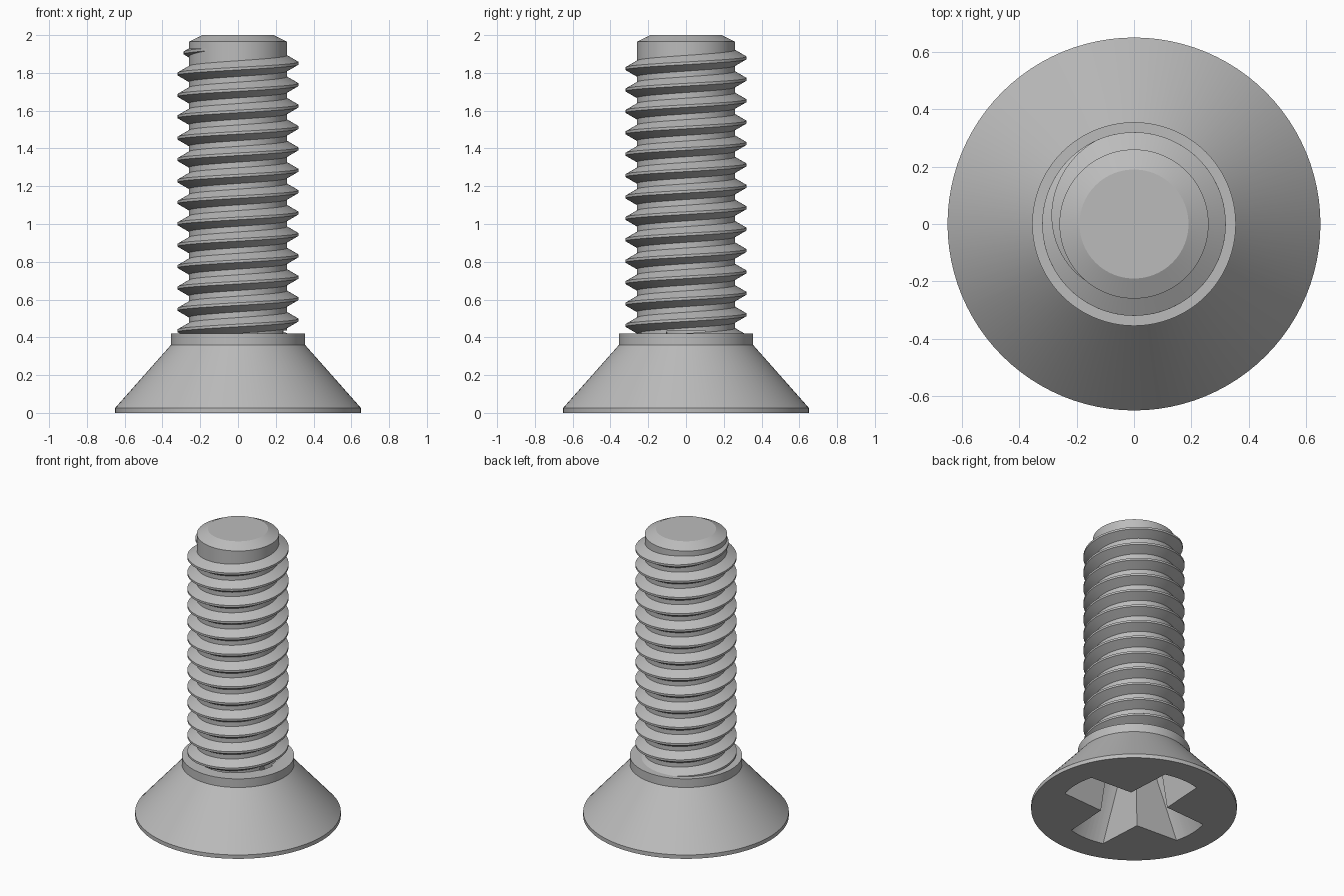
import bpy, bmesh, math
from mathutils import Vector

if "Cube" in bpy.data.objects:
    bpy.data.objects.remove(bpy.data.objects["Cube"])

SEGS = 96
PITCH = 0.1133
CORE, MAJOR = 0.26, 0.32

steel = bpy.data.materials.new("grey_steel")
steel.use_nodes = True
colour = (0.5, 0.5, 0.5, 1)
steel.diffuse_color = colour
steel.node_tree.nodes["Principled BSDF"].inputs["Base Color"].default_value = colour


def make_object(name, bm):
    bmesh.ops.recalc_face_normals(bm, faces=bm.faces[:])
    mesh = bpy.data.meshes.new(name)
    bm.to_mesh(mesh)
    bm.free()
    mesh.materials.append(steel)
    obj = bpy.data.objects.new(name, mesh)
    bpy.context.collection.objects.link(obj)
    return obj


def lathe(name, profile):
    """Closed solid turned around z from (radius, height) pairs."""
    bm = bmesh.new()
    verts = [bm.verts.new((r, 0, z)) for r, z in profile]
    edges = [bm.edges.new(pair) for pair in zip(verts, verts[1:])]
    bmesh.ops.spin(bm, geom=verts + edges, cent=(0, 0, 0), axis=(0, 0, 1),
                   angle=math.tau, steps=SEGS)
    bmesh.ops.remove_doubles(bm, verts=bm.verts[:], dist=1e-5)
    return make_object(name, bm)


def boolean(target, cutter, operation):
    """Apply a boolean and discard the cutter."""
    mod = target.modifiers.new("cut", 'BOOLEAN')
    mod.object, mod.operation, mod.solver = cutter, operation, 'EXACT'
    graph = bpy.context.evaluated_depsgraph_get()
    result = bpy.data.meshes.new_from_object(target.evaluated_get(graph))
    target.modifiers.clear()
    target.data = result
    bpy.data.objects.remove(cutter)


# Head, collar and chamfered shank
body = lathe("screw_body", [(0, 0), (0.65, 0), (0.65, 0.027), (0.355, 0.36),
                            (0.355, 0.42), (CORE, 0.42), (CORE, 1.965),
                            (0.19, 2), (0, 2)])


# Cross recess: a tapered cone limited to four drafted wings
def cross_ring(bm, z, inset):
    ring = []
    inner, tip = 0.148 - inset, 0.116 - inset
    for k in range(4):
        c, s = round(math.cos(k * math.pi / 2)), round(math.sin(k * math.pi / 2))
        for x, y in ((0.7, -tip), (0.7, tip), (inner, inner)):
            ring.append(bm.verts.new((c * x - s * y, s * x + c * y, z)))
    return ring


bm = bmesh.new()
low, high = cross_ring(bm, -0.1, -0.01), cross_ring(bm, 0.65, 0.06)
bm.faces.new(low)
bm.faces.new(high)
for i in range(len(low)):
    j = (i + 1) % len(low)
    bm.faces.new((low[i], low[j], high[j], high[i]))
wings = make_object("recess_wings", bm)
recess = lathe("recess_cone", [(0, -0.05), (0.503, -0.05), (0.25, 0.457), (0, 0.57)])
wings.hide_render = recess.hide_render = True
boolean(recess, wings, 'INTERSECT')
boolean(body, recess, 'DIFFERENCE')

# Helical thread that fades out near the tip
bm = bmesh.new()
start, fade, end = -13 * math.tau, math.radians(115), math.radians(230)
steps = round((end - start) / math.tau * SEGS)
rings = []
for i in range(steps + 1):
    a = start + (end - start) * i / steps
    z = 1.851 + PITCH * a / math.tau
    t = max(0, (a - fade) / (end - fade))
    crest = MAJOR + (CORE - MAJOR) * t
    root = CORE - 0.003
    half = 0.007 + (crest - root) * math.tan(math.radians(30))
    section = ((root, -half), (crest, -0.007), (crest, 0.007), (root, half))
    rings.append([bm.verts.new((r * math.cos(a), r * math.sin(a), z + h))
                  for r, h in section])
for a, b in zip(rings, rings[1:]):
    for i in range(4):
        j = (i + 1) % 4
        bm.faces.new((a[i], a[j], b[j], b[i]))
bm.faces.new(rings[0])
bm.faces.new(rings[-1])
thread = make_object("thread", bm)

# Smooth shading with crisp edges
for obj in (body, thread):
    bpy.ops.object.select_all(action='DESELECT')
    obj.select_set(True)
    bpy.context.view_layer.objects.active = obj
    bpy.ops.object.shade_smooth_by_angle(angle=math.radians(20))
